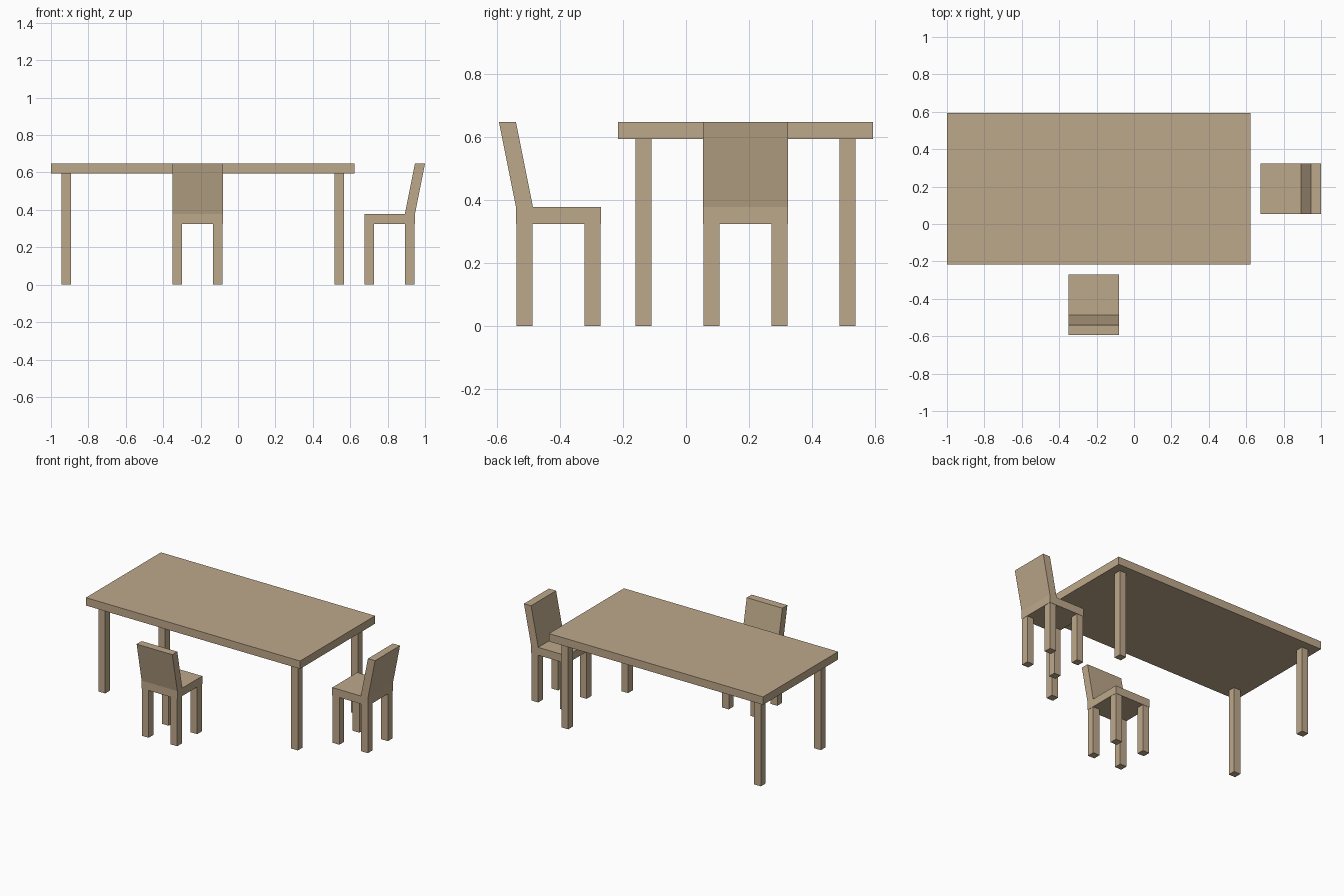
import bpy
from mathutils import Matrix, Vector
from math import pi

if "Cube" in bpy.data.objects:
    bpy.data.objects.remove(bpy.data.objects["Cube"])

U = 2 / 37          # plank thickness, the module for everything
LEG = 0.93 * U      # leg width

wood = bpy.data.materials.new("tan_wood")
wood.diffuse_color = (0.515, 0.395, 0.258, 1)
wood.use_nodes = True
wood.node_tree.nodes["Principled BSDF"].inputs["Base Color"].default_value = wood.diffuse_color


def block(name, lo, hi, place=Matrix(), shear=0.0):
    """Box from lo to hi; the top is shifted along y by shear, then placed."""
    (x0, y0, z0), (x1, y1, z1) = lo, hi
    ring = [(x0, y0), (x1, y0), (x1, y1), (x0, y1)]
    verts = [Vector((x, y, z0)) for x, y in ring]
    verts += [Vector((x, y + shear, z1)) for x, y in ring]
    faces = [(3, 2, 1, 0), (4, 5, 6, 7)]
    faces += [(i, (i + 1) % 4, (i + 1) % 4 + 4, i + 4) for i in range(4)]
    mesh = bpy.data.meshes.new(name)
    mesh.from_pydata([place @ v for v in verts], [], faces)
    mesh.materials.append(wood)
    obj = bpy.data.objects.new(name, mesh)
    bpy.context.collection.objects.link(obj)


def legs(prefix, half_x, half_y, height, place):
    """Four legs centred at plus/minus half_x, half_y."""
    h = LEG / 2
    for sx, side in ((-1, "left"), (1, "right")):
        for sy, end in ((-1, "front"), (1, "back")):
            cx, cy = sx * half_x, sy * half_y
            block(f"{prefix}_{end}_{side}_leg", (cx - h, cy - h, 0),
                  (cx + h, cy + h, height), place)


def chair(prefix, x, y, angle):
    """Chair whose backrest is on its local -y side."""
    place = Matrix.Translation((x, y, 0)) @ Matrix.Rotation(angle, 4, 'Z')
    s = 2.5 * U
    block(prefix + "_seat", (-s, -s, 6 * U), (s, s, 7 * U), place)
    block(prefix + "_backrest", (-s, -s, 7 * U), (s, -s + U, 12 * U), place, shear=-U)
    legs(prefix, 2 * U, 2 * U, 6 * U, place)


# Table
table = Matrix.Translation((-3.5 * U, 3.5 * U, 0))
block("table_top", (-15 * U, -7.5 * U, 11 * U), (15 * U, 7.5 * U, 12 * U), table)
legs("table", 13.5 * U, 6 * U, 11 * U, table)

# Chairs: one at the front edge, one at the right end
chair("front_chair", -4 * U, -7.5 * U, 0)
chair("side_chair", 15 * U, 3.5 * U, pi / 2)
